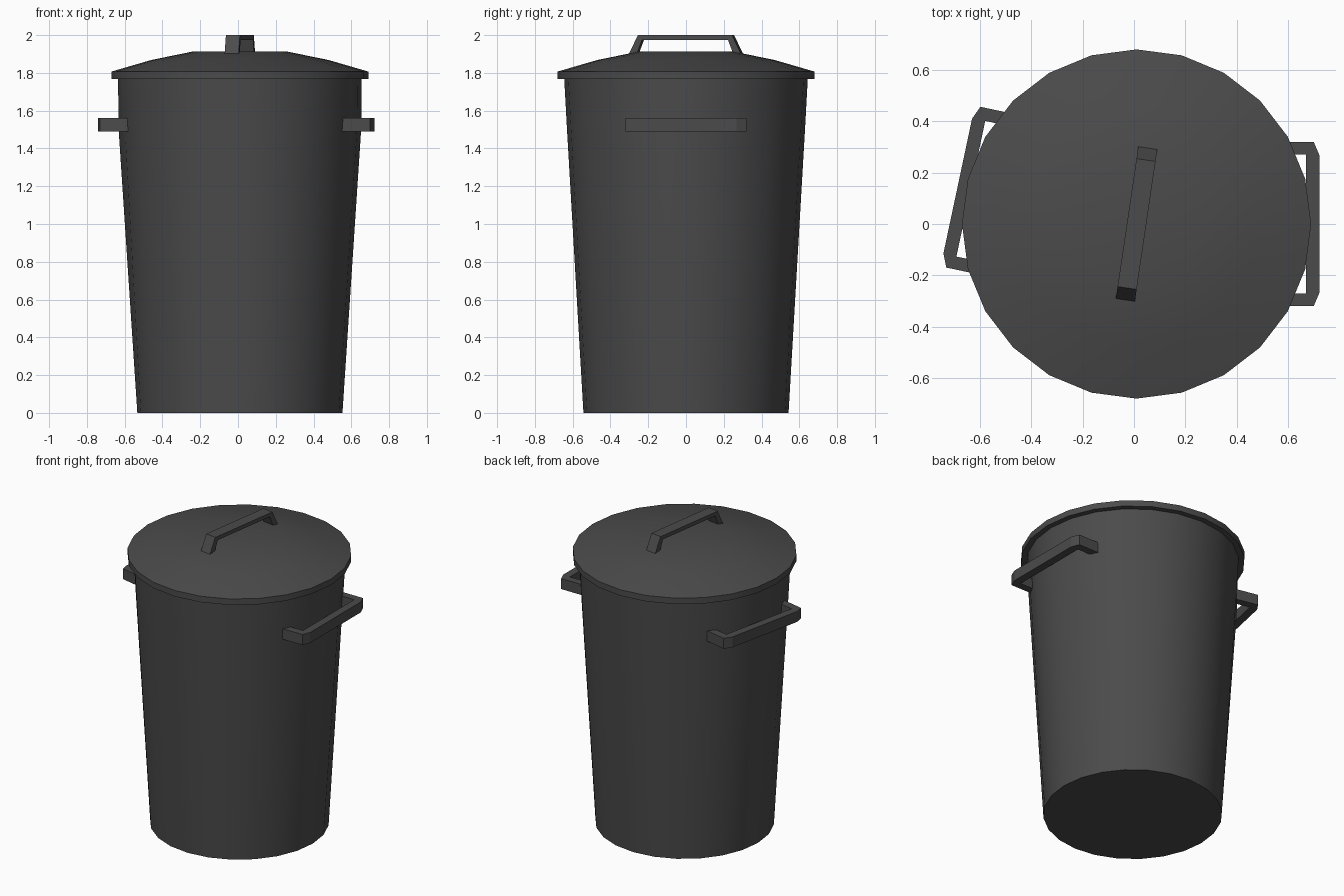
import bpy, bmesh, math
from mathutils import Matrix, Vector

if "Cube" in bpy.data.objects:
    bpy.data.objects.remove(bpy.data.objects["Cube"])

SIDES = 24
CENTRE = Vector((0.01, 0, 0))

plastic = bpy.data.materials.new("charcoal_plastic")
plastic.use_nodes = True
GREY = (0.07, 0.07, 0.07, 1)
plastic.diffuse_color = GREY
plastic.node_tree.nodes["Principled BSDF"].inputs["Base Color"].default_value = GREY


def finish(name, bm, smooth):
    bmesh.ops.recalc_face_normals(bm, faces=bm.faces)
    mesh = bpy.data.meshes.new(name)
    bm.to_mesh(mesh)
    bm.free()
    mesh.materials.append(plastic)
    obj = bpy.data.objects.new(name, mesh)
    obj.location = CENTRE
    bpy.context.collection.objects.link(obj)
    if smooth:
        bpy.ops.object.select_all(action='DESELECT')
        obj.select_set(True)
        bpy.context.view_layer.objects.active = obj
        bpy.ops.object.shade_smooth_by_angle(angle=math.radians(30))
    return obj


def lathe(name, profile, push=lambda angle, ring: 0):
    """Turn (radius, z) rings into a closed round shell."""
    bm = bmesh.new()
    rings = []
    for k, (r, z) in enumerate(profile):
        ring = []
        for i in range(SIDES):
            a = math.tau * i / SIDES
            rad = r + push(a, k)
            ring.append(bm.verts.new((rad * math.cos(a), rad * math.sin(a), z)))
        rings.append(ring)
    for low, high in zip(rings, rings[1:]):
        for i in range(SIDES):
            j = (i + 1) % SIDES
            bm.faces.new((low[i], low[j], high[j], high[i]))
    bm.faces.new(rings[0])
    bm.faces.new(rings[-1])
    return finish(name, bm, True)


def bracket(name, half, thickness, matrix):
    """Mirror half of a bracket outline of (depth, side) points and extrude it."""
    bm = bmesh.new()
    outline = half + [(d, -s) for d, s in reversed(half)]
    face = bm.faces.new([bm.verts.new((d, s, -thickness / 2)) for d, s in outline])
    new = bmesh.ops.extrude_face_region(bm, geom=[face])["geom"]
    bmesh.ops.translate(bm, vec=(0, 0, thickness),
                        verts=[v for v in new if isinstance(v, bmesh.types.BMVert)])
    bm.transform(matrix)
    return finish(name, bm, False)


# Directions the two side handles point in
handle_angles = {"left_handle": 0.0, "right_handle": math.radians(168)}


def handle_bulge(angle, ring):
    # The wall swells slightly where the handles join it
    near = any(math.cos(angle - a) > math.cos(math.radians(20))
               for a in handle_angles.values())
    return 0.012 if ring == 1 and near else 0


# Tapered bin body
lathe("bin_body", [(0.543, 0), (0.63, 1.5), (0.645, 1.775)], handle_bulge)

# Domed lid with a short rim
lathe("lid", [(0.68, 1.767), (0.68, 1.807), (0.47, 1.868), (0.255, 1.912)])

# Side handles
side_half = [(0.52, 0.27), (0.52, 0.32), (0.69, 0.32), (0.712, 0.268)]
side_inner = [(0.66, 0.27)]
for name, angle in handle_angles.items():
    place = Matrix.Translation((0, 0, 1.525)) @ Matrix.Rotation(angle, 4, 'Z')
    bracket(name, side_inner + side_half, 0.07, place)

# Lid grip, a bracket stood upright with sloping legs
grip_half = [(1.975, 0.23), (1.89, 0.262), (1.89, 0.305), (2.0, 0.252)]
upright = Matrix(((0, 0, 1, 0), (0, 1, 0, 0), (1, 0, 0, 0), (0, 0, 0, 1)))
bracket("lid_grip", grip_half, 0.075,
        Matrix.Rotation(math.radians(-8.4), 4, 'Z') @ upright)
